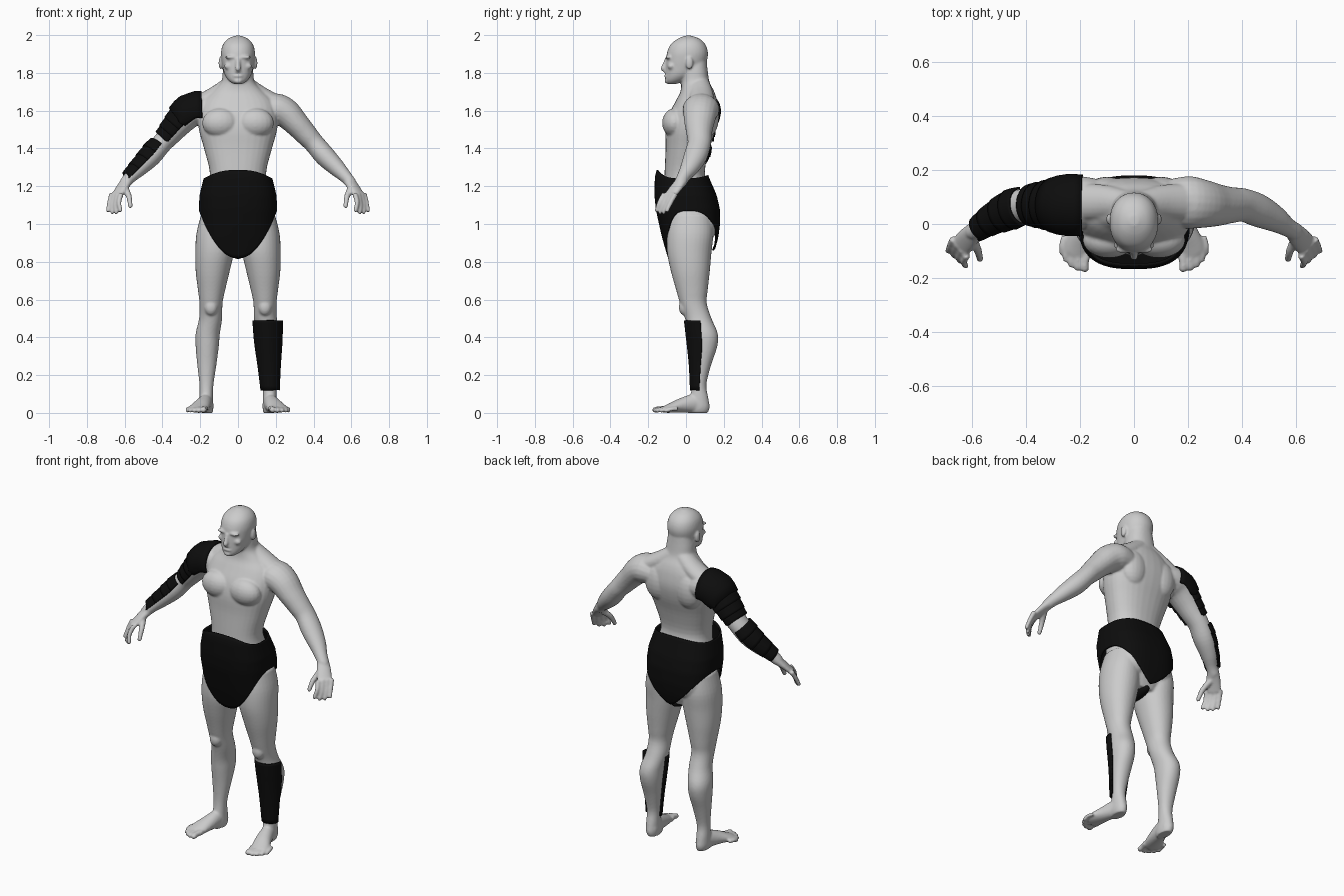
import bpy, bmesh, math
from mathutils import Vector


def material(name, value):
    m = bpy.data.materials.new(name)
    m.diffuse_color = (value, value, value, 1)
    return m


SKIN = material("pale grey skin", 0.6)
BLACK = material("black cloth", 0.004)


def finish(name, bm, mat):
    bmesh.ops.recalc_face_normals(bm, faces=bm.faces)
    for f in bm.faces:
        f.smooth = True
    me = bpy.data.meshes.new(name)
    bm.to_mesh(me)
    bm.free()
    me.materials.append(mat)
    ob = bpy.data.objects.new(name, me)
    bpy.context.collection.objects.link(ob)
    return ob


def skin_rings(bm, rings, closed=True, caps=True):
    rows = [[bm.verts.new(p) for p in r] for r in rings]
    n = len(rows[0])
    for a, b in zip(rows, rows[1:]):
        for i in range(n if closed else n - 1):
            j = (i + 1) % n
            bm.faces.new((a[i], a[j], b[j], b[i]))
    if caps:
        bm.faces.new(rows[0])
        bm.faces.new(rows[-1])


def sample(keys, t):
    """Smooth interpolation through a list of tuples, t in 0..1."""
    f = min(max(t, 0), 1) * (len(keys) - 1)
    i = min(int(f), len(keys) - 2)
    u = f - i
    k = [Vector(keys[min(max(j, 0), len(keys) - 1)]) for j in range(i - 1, i + 3)]
    return (k[1] * 2 + (k[2] - k[0]) * u + (k[0] * 2 - k[1] * 5 + k[2] * 4 - k[3]) * u * u
            + (k[1] * 3 - k[0] - k[2] * 3 + k[3]) * u ** 3) * 0.5


def power(v, n):
    return math.copysign(abs(v) ** (2 / n), v)


def column(bm, keys, s=1, n=2.0):
    """Upright loft; each key is z, centre x, half width, front y, back y."""
    steps, rings = (len(keys) - 1) * 4, []
    for k in range(steps + 1):
        z, cx, rx, yf, yb = sample(keys, k / steps)
        rings.append([(s * (cx + rx * power(math.sin(a), n)),
                       (yf + yb) / 2 - (yb - yf) / 2 * power(math.cos(a), n), z)
                      for a in (math.tau * i / 32 for i in range(32))])
    skin_rings(bm, rings)


def path_ring(keys, t, s, hint, angles, scale=1.0):
    v = sample(keys, t)
    tan = Vector((sample(keys, t + .02) - sample(keys, t - .02))[:3]).normalized()
    h = Vector(hint)
    a = (h - tan * h.dot(tan)).normalized()
    b = tan.cross(a)
    c = Vector(v[:3])
    pts = [c + (a * math.sin(w) * v[3] + b * math.cos(w) * v[4]) * scale for w in angles]
    return [(s * p.x, p.y, p.z) for p in pts]


def tube(bm, keys, s=1, hint=(0, 1, 0), round_end=True):
    """Loft along a path; each key is x, y, z, radius along hint, other radius."""
    steps = (len(keys) - 1) * 4
    ang = [math.tau * i / 20 for i in range(20)]
    rings = [path_ring(keys, k / steps, s, hint, ang) for k in range(steps + 1)]
    skin_rings(bm, rings)
    if round_end:
        x, y, z, ra, rb = keys[-1]
        ball(bm, (s * x, y, z), (min(ra, rb),) * 3)


def ball(bm, c, r):
    new = bmesh.ops.create_uvsphere(bm, u_segments=20, v_segments=12, radius=1)["verts"]
    for v in new:
        v.co = Vector((v.co.x * r[0] + c[0], v.co.y * r[1] + c[1], v.co.z * r[2] + c[2]))


# ---- body: overlapping volumes fused into one smooth skin ----
bm = bmesh.new()
# torso and neck
column(bm, [(.85, 0, .13, -.07, .11), (.95, 0, .185, -.09, .145), (1.1, 0, .18, -.11, .145),
            (1.2, 0, .158, -.115, .12), (1.28, 0, .15, -.113, .1), (1.4, 0, .18, -.108, .125),
            (1.5, 0, .207, -.108, .158), (1.58, 0, .21, -.09, .172), (1.65, 0, .19, -.055, .165),
            (1.7, 0, .14, -.03, .15), (1.75, 0, .09, -.025, .125), (1.81, 0, .08, -.03, .115),
            (1.86, 0, .072, -.03, .11)], n=2.3)
# skull and jaw
column(bm, [(1.742, 0, .026, -.098, -.05), (1.76, 0, .05, -.108, 0), (1.79, 0, .07, -.108, .05),
            (1.83, 0, .081, -.108, .095), (1.87, 0, .088, -.105, .112), (1.91, 0, .09, -.1, .116),
            (1.95, 0, .08, -.082, .103), (1.98, 0, .054, -.045, .073), (1.997, 0, .016, -.005, .03)], n=2.15)
# nose, brow, lips, chin
tube(bm, [(0, -.1, 1.875, .012, .012), (0, -.112, 1.845, .012, .012), (0, -.122, 1.822, .013, .015)])
ball(bm, (0, -.107, 1.806), (.02, .012, .006))
ball(bm, (0, -.107, 1.784), (.026, .011, .006))
ball(bm, (0, -.1, 1.757), (.024, .014, .014))
for s in (1, -1):
    ball(bm, (s * .036, -.093, 1.883), (.036, .016, .009))
    ball(bm, (s * .05, -.078, 1.835), (.024, .02, .018))
    ball(bm, (s * .092, .018, 1.852), (.011, .02, .034))      # ear
    ball(bm, (s * .092, -.06, 1.535), (.098, .066, .078))     # chest muscle
    ball(bm, (s * .1, .115, 1.57), (.085, .06, .11))          # shoulder blade
    ball(bm, (s * .085, .1, 1.0), (.085, .065, .1))           # buttock
    # trapezius
    tube(bm, [(.03, .07, 1.74, .055, .05), (.11, .08, 1.685, .065, .05), (.2, .08, 1.635, .07, .05)], s)
    # arm
    tube(bm, [(.13, .08, 1.6, .085, .07), (.2, .08, 1.608, .097, .083), (.255, .075, 1.585, .09, .078),
              (.31, .07, 1.53, .078, .067), (.36, .07, 1.475, .067, .06), (.405, .07, 1.425, .062, .054),
              (.46, .05, 1.36, .062, .055), (.52, .02, 1.3, .05, .046), (.565, -.01, 1.255, .036, .035),
              (.595, -.028, 1.222, .033, .03)], s)
    # palm
    tube(bm, [(.585, -.02, 1.23, .033, .028), (.612, -.05, 1.195, .04, .022),
              (.643, -.085, 1.15, .042, .016)], s, hint=(.6, .7, 0))
    # fingers and thumb
    for i in range(4):
        u = i / 3
        bx, by = .618 + .05 * u, -.115 + .06 * u
        tx, ty = .622 + .066 * u, -.155 + .055 * u
        drop = .012 * math.sin(math.pi * u)
        tube(bm, [(bx, by, 1.16, .014, .014), (bx + .012, by - .025, 1.115 - drop, .0125, .0125),
                  (tx, ty, 1.072 - drop, .011, .011)], s)
    tube(bm, [(.597, -.055, 1.19, .018, .018), (.577, -.1, 1.145, .015, .015),
              (.57, -.13, 1.095, .012, .012)], s)
    # leg
    column(bm, [(1.05, .1, .095, -.09, .14), (.95, .12, .1, -.1, .145), (.85, .124, .102, -.1, .135),
                (.75, .134, .09, -.08, .126), (.65, .14, .072, -.052, .115), (.58, .143, .061, -.032, .11),
                (.5, .145, .061, -.005, .135), (.42, .16, .064, .012, .168), (.35, .163, .061, .02, .165),
                (.25, .165, .05, .03, .132), (.15, .167, .037, .032, .108), (.08, .168, .036, .02, .118),
                (.03, .167, .037, 0, .125), (0, .165, .03, .01, .115)], s, n=2.1)
    ball(bm, (s * .143, -.008, .56), (.036, .03, .045))       # kneecap
    # foot
    tube(bm, [(.165, .1, .035, .033, .035), (.17, .05, .05, .037, .05), (.187, -.02, .04, .045, .04),
              (.207, -.08, .026, .052, .026), (.217, -.115, .018, .047, .018)], s, hint=(1, 0, 0))
    # toes
    for x, y, r in ((.182, -.163, .016), (.209, -.162, .013), (.232, -.15, .0125),
                    (.252, -.13, .012), (.267, -.104, .011)):
        tube(bm, [(x - .01, y + .06, .022, r, r), (x, y + .025, .02, r, r), (x, y, r, r, r)], s)
body = finish("body", bm, SKIN)
mod = body.modifiers.new("fuse", 'REMESH')
mod.mode, mod.voxel_size, mod.use_smooth_shade = 'VOXEL', .0065, True
mod = body.modifiers.new("relax", 'SMOOTH')
mod.factor, mod.iterations = .5, 4


def thicken(ob, t):
    m = ob.modifiers.new("thickness", 'SOLIDIFY')
    m.thickness, m.offset = t, 0
    return ob


# ---- trunks: high waist, rounded front and back panels, arched leg openings ----
TRUNK = [(.82, .175, -.09, .11), (.87, .185, -.105, .15), (.93, .193, -.122, .166), (1.0, .198, -.138, .175),
         (1.08, .202, -.155, .174), (1.15, .199, -.162, .158), (1.25, .175, -.16, .115), (1.285, .165, -.15, .105)]


def trunk_at(z):
    for a, b in zip(TRUNK, TRUNK[1:]):
        if z <= b[0]:
            break
    return Vector(a).lerp(Vector(b), min(max((z - a[0]) / (b[0] - a[0]), 0), 1))


bm = bmesh.new()
rings = []
for k in range(25):
    ring = []
    for i in range(96):
        a = math.tau * i / 96
        sx, cy = power(math.sin(a), 2.7), power(math.cos(a), 2.7)
        u = abs(sx)
        low = .82 + .25 * u ** 2.4 if cy > 0 else .86 + .21 * u ** 1.4
        high = 1.24 + .045 * math.cos(a) ** 2 * (1 if cy > 0 else .4)
        z = low + (high - low) * k / 24
        _, rx, yf, yb = trunk_at(z)
        ring.append((rx * sx, (yf + yb) / 2 - (yb - yf) / 2 * cy, z))
    rings.append(ring)
skin_rings(bm, rings, caps=False)
thicken(finish("trunks", bm, BLACK), .01)
bm = bmesh.new()
ball(bm, (0, .015, .85), (.035, .11, .035))
finish("trunks_gusset", bm, BLACK)


def layered_guard(name, keys, bands, s, spread, flare):
    """Overlapping curved plates over the outer side of a limb."""
    bm = bmesh.new()
    ang = [math.radians(-spread + 2 * spread * i / 28) for i in range(29)]
    for b in range(bands):
        rows = []
        for k in range(6):
            u = k / 5
            rows.append(path_ring(keys, (b + u * 1.12) / bands, s, (0, 1, 0), ang, 1 + flare * u))
        skin_rings(bm, rows, closed=False, caps=False)
    return thicken(finish(name, bm, BLACK), .009)


# ---- shoulder, forearm and shin armour ----
layered_guard("shoulder_cap", [(.19, .07, 1.6, .108, .1), (.235, .07, 1.597, .11, .1),
                               (.275, .07, 1.57, .104, .096), (.31, .07, 1.54, .092, .085)], 1, -1, 112, .03)
layered_guard("upper_arm_plates", [(.295, .07, 1.55, .09, .08), (.34, .07, 1.498, .08, .07),
                                   (.385, .07, 1.445, .07, .06)], 3, -1, 105, .07)
layered_guard("forearm_plates", [(.415, .066, 1.415, .068, .058), (.46, .05, 1.36, .067, .06),
                                 (.52, .02, 1.3, .054, .05), (.575, -.016, 1.245, .042, .041)], 4, -1, 92, .07)

bm = bmesh.new()
SHIN = [(.12, .17, .046, .026, .115), (.25, .165, .057, .02, .135), (.35, .161, .068, .01, .16),
        (.42, .159, .073, .002, .16), (.49, .157, .076, -.006, .16)]
rows = []
for k in range(17):
    z, cx, rx, yf, yb = sample(SHIN, k / 16)
    rows.append([(cx + rx * math.sin(w), (yf + yb) / 2 - (yb - yf) / 2 * math.cos(w), z)
                 for w in (math.radians(-90 + 180 * i / 28) for i in range(29))])
skin_rings(bm, rows, closed=False, caps=False)
thicken(finish("shin_guard", bm, BLACK), .01)
